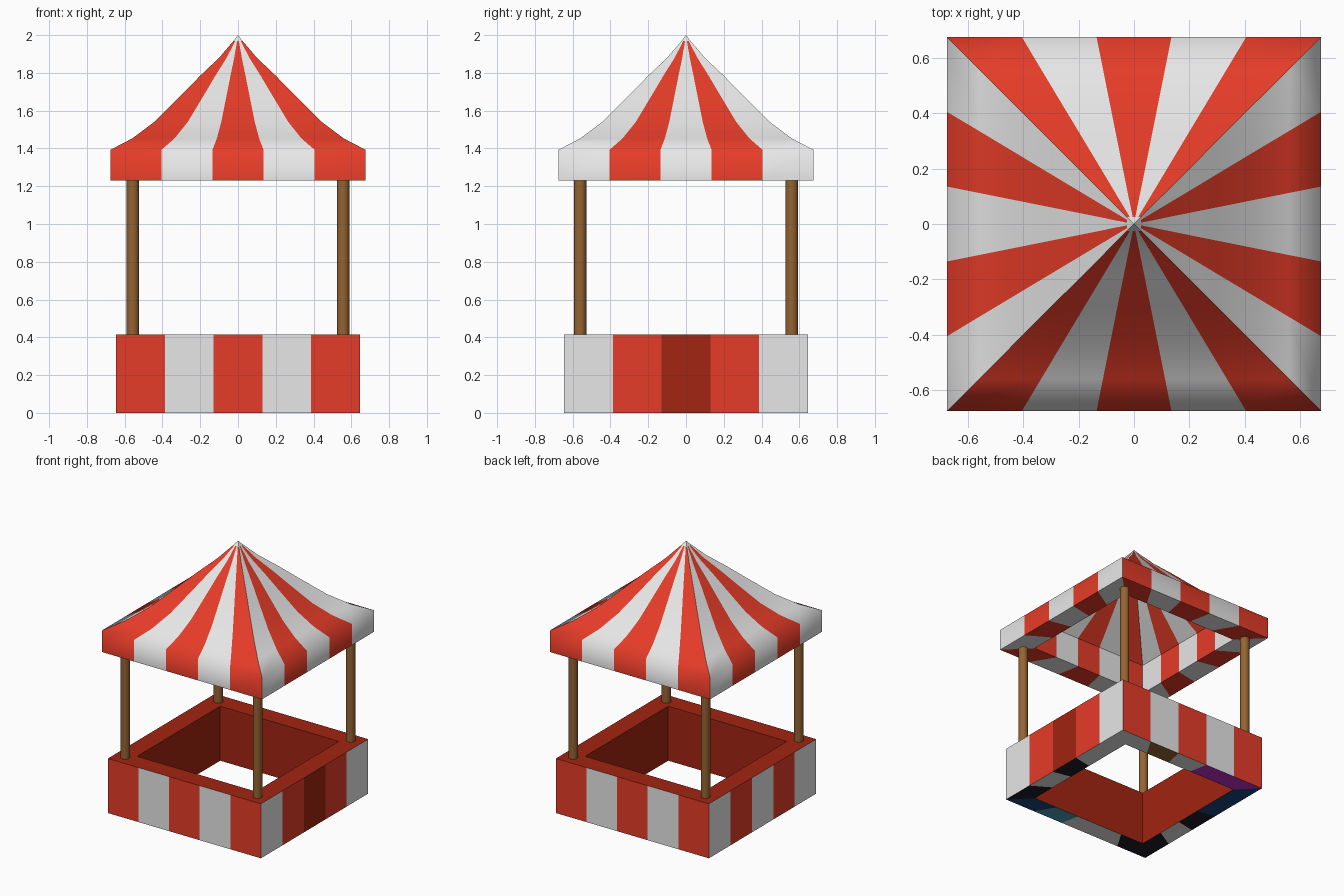
import bpy, bmesh, math

if "Cube" in bpy.data.objects:
    bpy.data.objects.remove(bpy.data.objects["Cube"])

# Colours (linear values)
COLOURS = [
    ("red", (0.79, 0.045, 0.021)),
    ("white", (0.80, 0.80, 0.80)),
    ("dark_red", (0.36, 0.018, 0.0055)),
    ("wood", (0.30, 0.127, 0.032)),
    ("purple", (0.50, 0.03, 0.55)),
    ("navy", (0.01, 0.06, 0.20)),
    ("teal", (0.06, 0.33, 0.50)),
    ("black", (0.012, 0.012, 0.02)),
]
RED, WHITE, DARK, WOOD, PURPLE, NAVY, TEAL, BLACK = range(8)
MATS = []
for name, rgb in COLOURS:
    m = bpy.data.materials.new(name)
    m.diffuse_color = (*rgb, 1)
    m.use_nodes = True
    m.node_tree.nodes["Principled BSDF"].inputs["Base Color"].default_value = m.diffuse_color
    MATS.append(m)


def finish(bm, name):
    me = bpy.data.meshes.new(name)
    bm.to_mesh(me)
    bm.free()
    for m in MATS:
        me.materials.append(m)
    ob = bpy.data.objects.new(name, me)
    bpy.context.collection.objects.link(ob)
    return ob


def striped_side(bm, k, profile, colour, smooth=False):
    """Sweep an (r, z) profile along side k of a square, cut in five stripes."""
    a = k * math.pi / 2
    cache = {}

    def vert(t, r, z):
        x, y = t * r, -r
        co = (x * math.cos(a) - y * math.sin(a),
              x * math.sin(a) + y * math.cos(a), z)
        key = tuple(round(c, 5) + 0.0 for c in co)
        if key not in cache:
            cache[key] = bm.verts.new(co)
        return cache[key]

    for s in range(5):
        t0, t1 = -1 + s * 0.4, -0.6 + s * 0.4
        for i in range(len(profile) - 1):
            p, q = profile[i], profile[i + 1]
            loop = [vert(t0, *p), vert(t1, *p), vert(t1, *q), vert(t0, *q)]
            f = bm.faces.new(list(dict.fromkeys(loop)))
            f.material_index = colour(k, s, i)
            f.smooth = smooth


def stripe(k, s, i=0):
    # front and back start with red, left and right with white
    return RED if (k + s) % 2 == 0 else WHITE


# Canopy: smooth outer cloth, flat lip and inner lining
OUTER = [(0.675, 1.23), (0.675, 1.393), (0.56, 1.453), (0.44, 1.543),
         (0.30, 1.683), (0.20, 1.785), (0.10, 1.88), (0.025, 1.968), (0, 2.0)]
LIP = [(0.50, 1.23), (0.675, 1.23)]
LINING = [(0, 1.96), (0.10, 1.85), (0.30, 1.65), (0.50, 1.46), (0.50, 1.23)]
bm = bmesh.new()
for k in range(4):
    striped_side(bm, k, OUTER,
                 lambda k, s, i: WHITE if i == len(OUTER) - 2 else stripe(k, s), True)
    striped_side(bm, k, LIP, stripe)
    striped_side(bm, k, LINING, stripe)
finish(bm, "canopy")

# Counter: striped outside, dark red top and inside, patchwork underside
UNDERSIDE = [
    (BLACK, WHITE, WHITE, TEAL, NAVY),
    (BLACK, WHITE, BLACK, WHITE, WHITE),
    (WHITE, WOOD, WHITE, PURPLE, PURPLE),
    (NAVY, NAVY, BLACK, WHITE, BLACK),
]
COUNTER = [(0.50, 0), (0.645, 0), (0.645, 0.415), (0.50, 0.415), (0.50, 0)]


def counter_colour(k, s, i):
    if i == 0:
        return UNDERSIDE[k][s]
    if i == 1:
        return DARK if (k == 1 and s == 2) else stripe(k, s)
    return DARK


bm = bmesh.new()
for k in range(4):
    striped_side(bm, k, COUNTER, counter_colour)
finish(bm, "counter")

# Corner posts
for side, x in (("left", -0.557), ("right", 0.557)):
    for end, y in (("front", -0.56), ("back", 0.56)):
        bpy.ops.mesh.primitive_cylinder_add(
            vertices=16, radius=0.033, depth=0.86, location=(x, y, 0.83))
        post = bpy.context.object
        post.name = f"{end}_{side}_post"
        post.data.materials.append(MATS[WOOD])
        bpy.ops.object.shade_smooth_by_angle(angle=math.radians(40))
